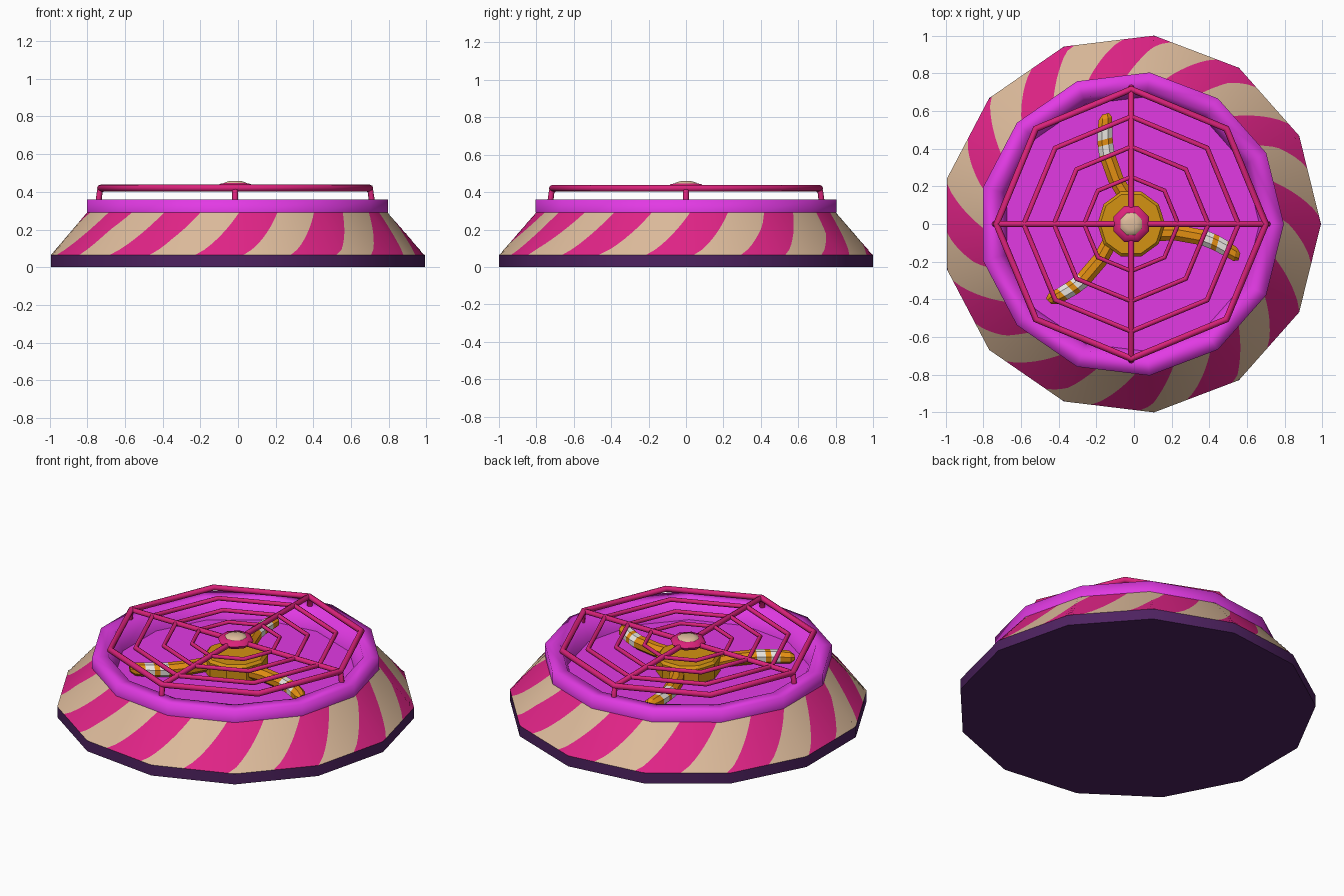
import bpy, bmesh
from math import sin, cos, pi, radians

if "Cube" in bpy.data.objects:
    bpy.data.objects.remove(bpy.data.objects["Cube"])

CX = -0.015   # axis position
SIDES = 13


def material(name, rgb):
    lin = [((c / 255 + 0.055) / 1.055) ** 2.4 for c in rgb] + [1.0]
    m = bpy.data.materials.new(name)
    m.use_nodes = True
    m.diffuse_color = lin
    m.node_tree.nodes["Principled BSDF"].inputs["Base Color"].default_value = lin
    return m


pink = material("hot pink", (226, 36, 136))
cream = material("cream", (222, 188, 156))
plum = material("dark plum", (78, 34, 96))
magenta = material("bright magenta", (226, 58, 228))
rose = material("rose pink", (218, 34, 122))
amber = material("amber", (212, 146, 18))
orange = material("orange", (226, 142, 18))
white = material("off white", (232, 228, 222))


def finish(bm, name, mats, smooth_angle=None):
    """Turn a bmesh into an object, smooth up to an angle in degrees."""
    bmesh.ops.recalc_face_normals(bm, faces=bm.faces)
    me = bpy.data.meshes.new(name)
    bm.to_mesh(me)
    bm.free()
    for m in mats:
        me.materials.append(m)
    if smooth_angle:
        me.shade_smooth()
        me.set_sharp_from_angle(angle=radians(smooth_angle))
    ob = bpy.data.objects.new(name, me)
    bpy.context.collection.objects.link(ob)
    ob.location.x = CX
    return ob


def bridge(bm, a, b):
    n = len(a)
    return [bm.faces.new((a[i], a[(i + 1) % n], b[(i + 1) % n], b[i])) for i in range(n)]


def lathe(name, profile, sides, mat, bottom=False, top=False, angle=None, turn=0.0):
    """Revolve (radius, height) points around the vertical axis."""
    bm = bmesh.new()
    rings = [[bm.verts.new((r * cos(turn + 2 * pi * i / sides),
                            r * sin(turn + 2 * pi * i / sides), z))
              for i in range(sides)] for r, z in profile]
    for a, b in zip(rings, rings[1:]):
        bridge(bm, a, b)
    if bottom:
        bm.faces.new(rings[0])
    if top:
        bm.faces.new(rings[-1])
    return finish(bm, name, [mat], angle)


def tube(name, points, radius, mat, cyclic=False):
    """Round bar through a list of points."""
    cu = bpy.data.curves.new(name, "CURVE")
    cu.dimensions = "3D"
    cu.bevel_depth = radius
    cu.bevel_resolution = 2
    cu.use_fill_caps = True
    sp = cu.splines.new("POLY")
    sp.points.add(len(points) - 1)
    for p, co in zip(sp.points, points):
        p.co = (*co, 1)
    sp.use_cyclic_u = cyclic
    cu.materials.append(mat)
    ob = bpy.data.objects.new(name, cu)
    bpy.context.collection.objects.link(ob)
    ob.location.x = CX


# Base plinth
R0, R1, Z0, Z1 = 1.007, 0.81, 0.065, 0.29
lathe("base_plinth", [(R0, 0), (R0, Z0)], SIDES, plum, True, True, 40)


# Sloping skirt with swirled stripes that follow the mesh
def striped_skirt(bands=24, cols=10, rows=8, twist=14, start=-102.5):
    bm = bmesh.new()
    n = bands * cols
    sector = 2 * pi / SIDES
    rings, normals = [], []
    for j in range(rows + 1):
        t = j / rows
        ring = []
        for i in range(n):
            a = radians(start + 360 * i / n + twist * t ** 0.8)
            r = (R0 + (R1 - R0) * t) * cos(sector / 2) / cos(a % sector - sector / 2)
            ring.append(bm.verts.new((r * cos(a), r * sin(a), Z0 + (Z1 - Z0) * t)))
            normals.append((cos(a) * (Z1 - Z0), sin(a) * (Z1 - Z0), R0 - R1))
        rings.append(ring)
    for a, b in zip(rings, rings[1:]):
        for i, f in enumerate(bridge(bm, a, b)):
            f.material_index = (i // cols) % 2
    ob = finish(bm, "striped_skirt", [pink, cream], 40)
    ob.data.normals_split_custom_set_from_vertices(normals)


striped_skirt()

# Rim and recessed floor
FLOOR = 0.24
lathe("rim", [(R1, Z1), (R1, 0.36), (0.72, 0.36), (0.68, FLOOR)], SIDES, magenta, angle=180)
lathe("recessed_floor", [(0.3, FLOOR), (0.69, FLOOR)], SIDES, magenta, bottom=True)

# Fan hub
lathe("fan_hub", [(0.18, FLOOR), (0.18, 0.33), (0.165, 0.345)], 10, amber, top=True)


# Fan blades: flattened bars with two white bands near the tip
def blade(name, angle):
    stations = [(0.12, 0.045), (0.25, 0.045), (0.39, 0.045), (0.44, 0.045),
                (0.47, 0.045), (0.52, 0.044), (0.575, 0.04), (0.60, 0.02)]
    bm = bmesh.new()
    rings = []
    for r, w in stations:
        bend = 0.05 * sin(pi * (r - 0.12) / 0.48)
        rings.append([bm.verts.new((r, bend - 0.02 + w * cos(k * pi / 4 + pi / 8),
                                    0.285 + 0.9 * w * sin(k * pi / 4 + pi / 8)))
                      for k in range(8)])
    for s, (a, b) in enumerate(zip(rings, rings[1:])):
        for f in bridge(bm, a, b):
            f.material_index = 1 if s in (2, 4) else 0
    bm.faces.new(rings[0])
    bm.faces.new(rings[-1])
    finish(bm, name, [orange, white], 30).rotation_euler.z = radians(angle)


for i in range(3):
    blade(f"fan_blade_{i + 1}", 105 + 120 * i)

# Guard cage: octagonal hoops, four spokes bent down into the rim
ZC = 0.42
for i, (r, thick) in enumerate([(0.25, 0.012), (0.41, 0.013), (0.57, 0.014), (0.715, 0.018)]):
    tube(f"guard_hoop_{i + 1}", [(r * cos(k * pi / 4), r * sin(k * pi / 4), ZC)
                                 for k in range(8)], thick, rose, True)
for i in range(4):
    c, s = cos(i * pi / 2), sin(i * pi / 2)
    path = [(0.05, ZC), (0.70, ZC), (0.718, 0.405), (0.725, 0.35)]
    tube(f"guard_spoke_{i + 1}", [(r * c, r * s, z) for r, z in path], 0.016, rose)

# Guard centre boss with cream cap
lathe("guard_boss", [(0.085, 0.405), (0.102, 0.425), (0.09, 0.442), (0.06, 0.447)],
      8, rose, True, True, 50, pi / 8)
lathe("guard_cap", [(0.066, 0.44), (0.06, 0.45), (0.03, 0.459)],
      8, cream, True, True, 50, pi / 8)
